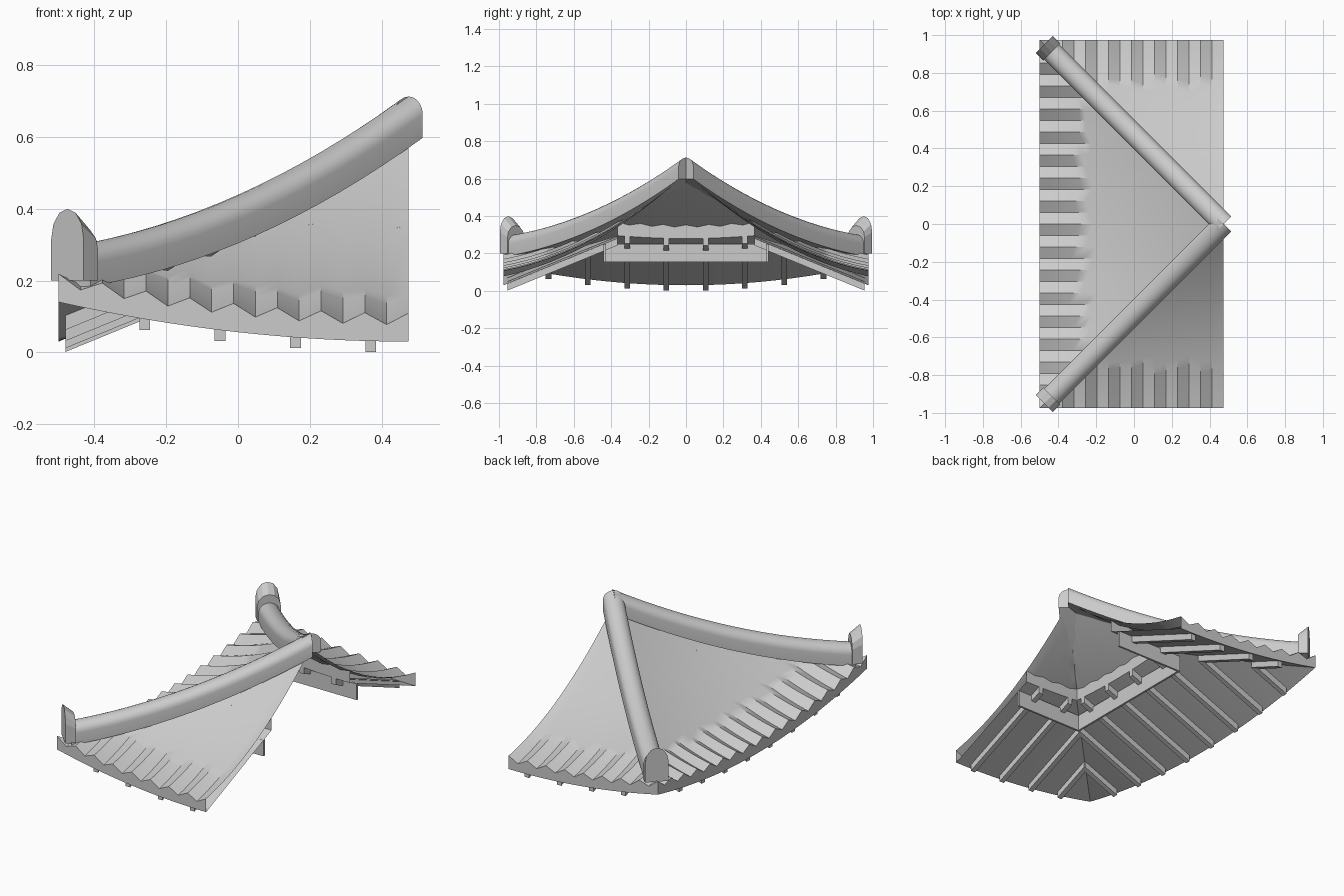
import bpy, bmesh, math

if "Cube" in bpy.data.objects:
    bpy.data.objects.remove(bpy.data.objects["Cube"])

L = 0.975          # half width of the roof
INNER = 0.61       # how far the soffit reaches in from the eave
PERIOD = L / 8     # tile wave spacing


def lift(u):
    return 0.11 * (u / L) ** 2


def skin_z(u, d):
    wave = 0.016 * math.cos(2 * math.pi * u / PERIOD) * (1 - d / L)
    return 0.093 + 0.2 * d + 0.355 * d * d + lift(u) + wave


def soffit_z(u, d):
    return 0.03 + 0.41 * d + lift(u)


# side frames: u runs along the eave, d runs inward
SIDES = {
    "west": (lambda u, d, z: (-0.5 + d, u, z), -16, 16),
    "south": (lambda u, d, z: (0.475 - u, -L + d, z), 0, 16),
    "north": (lambda u, d, z: (0.475 - u, L - d, z), 0, 16),
}


def make(name, verts, faces, smooth=None):
    me = bpy.data.meshes.new(name)
    me.from_pydata(verts, [], faces)
    bm = bmesh.new()
    bm.from_mesh(me)
    bmesh.ops.remove_doubles(bm, verts=bm.verts, dist=1e-5)
    bmesh.ops.recalc_face_normals(bm, faces=bm.faces)
    bm.to_mesh(me)
    bm.free()
    ob = bpy.data.objects.new(name, me)
    bpy.context.collection.objects.link(ob)
    if smooth:
        bpy.context.view_layer.objects.active = ob
        ob.select_set(True)
        bpy.ops.object.shade_smooth_by_angle(angle=math.radians(smooth))
        ob.select_set(False)
    return ob


def loft(name, rings, smooth=None):
    n = len(rings[0])
    verts = [p for r in rings for p in r]
    faces = [(i * n + j, i * n + (j + 1) % n, (i + 1) * n + (j + 1) % n, (i + 1) * n + j)
             for i in range(len(rings) - 1) for j in range(n)]
    faces += [tuple(range(n)), tuple(range(len(verts) - n, len(verts)))]
    return make(name, verts, faces, smooth)


# roof slopes: wavy tile skin, fascia, soffit and inner closing strip
ROWS, SROWS = 14, 6
for side, (put, k0, k1) in SIDES.items():
    verts, faces = [], []
    for k in range(k0, k1 + 1):
        u = k * PERIOD / 2
        depth = L - abs(u)
        reach = min(INNER, depth)
        col = [put(u, reach, skin_z(u, reach))]
        col += [put(u, reach * i / SROWS, soffit_z(u, reach * i / SROWS))
                for i in range(SROWS, -1, -1)]
        col += [put(u, depth * i / ROWS, skin_z(u, depth * i / ROWS))
                for i in range(ROWS + 1)]
        verts += col
    n = len(col)
    for c in range(k1 - k0):
        umax = max(abs(c + k0), abs(c + k0 + 1)) * PERIOD / 2
        for i in range(n - 1):
            if i == 0 and umax > L - INNER + 0.01:
                continue
            a, b = c * n + i, (c + 1) * n + i
            faces.append((a, b, b + 1, a + 1))
    make(side + "_roof_slope", verts, faces, 40)

    # rafters below the soffit, cut off at the hips
    half = 0.015
    offsets = [0.105 + 0.21 * i for i in range(4)]
    if side == "west":
        offsets += [-o for o in offsets]
    for o in offsets:
        end = min(INNER, L - abs(o) + 0.01)
        rings = []
        for i in range(5):
            d = 0.02 + (end - 0.02) * i / 4
            z = soffit_z(o, d)
            rings.append([put(o - half, d, z - 0.038), put(o + half, d, z - 0.038),
                          put(o + half, d, z + 0.002), put(o - half, d, z + 0.002)])
        loft(side + "_rafter", rings)


# support beams under the soffit
def box(name, x0, x1, y0, y1, z0, z1):
    loft(name, [[(x0, y0, z), (x1, y0, z), (x1, y1, z), (x0, y1, z)] for z in (z0, z1)])


box("west_beam", 0.033, 0.045, -0.44, 0.44, 0.155, 0.25)
for s in (-1, 1):
    box("side_beam", 0.033, 0.475, s * 0.434 - 0.006, s * 0.434 + 0.006, 0.155, 0.25)


# hip ridges and their upturned end caps
def arch(t, s, width, low, spring, top, steps):
    """Vertical arch section across the hip line, t measured in from the corner."""
    prof = [(-width, low), (width, low)]
    prof += [(width * math.cos(math.pi * i / steps),
              spring + (top - spring) * math.sin(math.pi * i / steps))
             for i in range(steps + 1)]
    k = math.sqrt(0.5)
    return [(-0.5 + t + w * k, s * (L - t + w * k), z) for w, z in prof]


for s in (-1, 1):
    rings = []
    for i in range(17):
        t = 0.05 + 0.925 * i / 16
        top = 0.291 + 0.139 * t + 0.301 * t * t
        rings.append(arch(t, s, 0.056, top - 0.115, top - 0.05, top, 10))
    loft("hip_ridge", rings, 45)
    loft("ridge_end_cap", [arch(0.025, s, 0.064, 0.2, 0.315, 0.4, 6),
                           arch(0.065, s, 0.064, 0.2, 0.285, 0.35, 6)])
